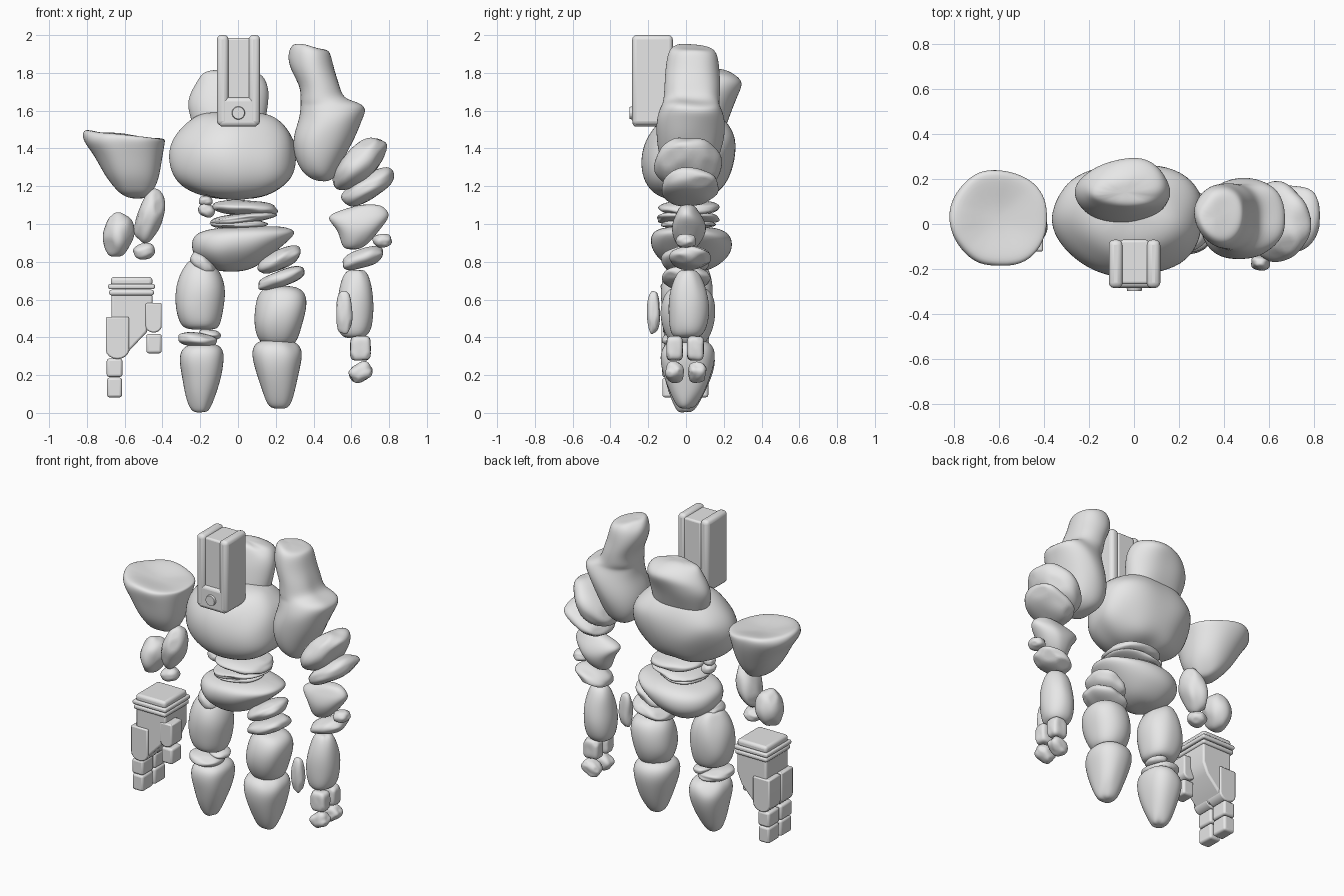
import bpy, bmesh, math, random
from mathutils import Vector, Matrix, noise

random.seed(4)
stone = bpy.data.materials.new("grey_stone")
stone.diffuse_color = (0.8, 0.8, 0.8, 1)


def finish(name, bm, smooth=True):
    bmesh.ops.recalc_face_normals(bm, faces=bm.faces)
    me = bpy.data.meshes.new(name)
    bm.to_mesh(me)
    bm.free()
    me.materials.append(stone)
    ob = bpy.data.objects.new(name, me)
    bpy.context.collection.objects.link(ob)
    for p in me.polygons:
        p.use_smooth = smooth
    return ob


def chip(points, count, depth):
    """Press broad flat planes into a unit-sized rock, off its main axes."""
    for _ in range(count):
        d = Vector([random.choice((-1, 1)) * random.uniform(.35, 1) for _ in range(3)]).normalized()
        limit = max(p.dot(d) for p in points) * depth
        for p in points:
            over = p.dot(d) - limit
            if over > 0:
                p -= d * over


def boulder(name, rows, dip=0.0, lump=0.02, power=2.4, n=16, slope=0.0, lean=0.0):
    """Loft rows of (z, x0, x1, y0, y1) into a chipped rock.
    slope tips the last two rows, lean swells the back right and trims the front left."""
    bm = bmesh.new()
    rings = []
    for r, (z, x0, x1, y0, y1) in enumerate(rows):
        ring = []
        for i in range(n):
            a = 2 * math.pi * i / n
            c, s = math.cos(a), math.sin(a)
            k = 1.03 / (abs(c) ** power + abs(s) ** power) ** (1 / power)
            k *= 1 + lean * (c + s) * abs(c * s)
            p = Vector(((x0 + x1) / 2 + k * c * (x1 - x0) / 2,
                        (y0 + y1) / 2 + k * s * (y1 - y0) / 2, z))
            if r >= len(rows) - 2:
                p.z += slope * k * c
            p += noise.noise_vector(p * 6) * lump
            p.z = max(p.z, 0.0)
            ring.append(bm.verts.new(p))
        rings.append(ring)
    for a, b in zip(rings, rings[1:]):
        for i in range(n):
            j = (i + 1) % n
            bm.faces.new((a[i], a[j], b[j], b[i]))
    # close both ends on a centre point
    for ring, row, dz in ((rings[0], rows[0], 0), (rings[-1], rows[-1], -dip)):
        tip = bm.verts.new(((row[1] + row[2]) / 2, (row[3] + row[4]) / 2, row[0] + dz))
        for i in range(n):
            bm.faces.new((ring[i], ring[(i + 1) % n], tip))
    # chip in the unit box, then return to size
    lo = Vector([min(v.co[i] for v in bm.verts) for i in range(3)])
    hi = Vector([max(v.co[i] for v in bm.verts) for i in range(3)])
    mid, half = (lo + hi) / 2, (hi - lo) / 2
    pts = [Vector([(v.co[i] - mid[i]) / half[i] for i in range(3)]) for v in bm.verts]
    chip(pts, 7, .95)
    for v, p in zip(bm.verts, pts):
        v.co = Vector([p[i] * half[i] + mid[i] for i in range(3)])
    ob = finish(name, bm)
    mod = ob.modifiers.new("round", 'SUBSURF')
    mod.levels = mod.render_levels = 2
    return ob


def pebble(name, loc, size, angle=0, power=2.3, lump=0.12):
    """Lumpy chipped superellipsoid, tilted in the front plane (right end up)."""
    bm = bmesh.new()
    bmesh.ops.create_icosphere(bm, subdivisions=4, radius=1)
    rot = Matrix.Rotation(-math.radians(angle), 3, 'Y')
    loc = Vector(loc)
    pts = []
    for v in bm.verts:
        d = v.co.copy()
        k = sum(abs(c) ** power for c in d) ** (-1 / power)
        pts.append(d * k * (1 + lump * noise.noise(d * 1.3 + loc * 9)))
    chip(pts, 5, .93)
    for v, p in zip(bm.verts, pts):
        v.co = rot @ Vector([c * s for c, s in zip(p, size)]) + loc
    return finish(name, bm)


def prism(name, pts, y0, y1, bevel=0.012, segments=3):
    """Extrude a front outline along y, with rounded edges."""
    bm = bmesh.new()
    f = bm.faces.new([bm.verts.new((x, y0, z)) for x, z in pts])
    ext = bmesh.ops.extrude_face_region(bm, geom=[f])['geom']
    for v in ext:
        if isinstance(v, bmesh.types.BMVert):
            v.co.y = y1
    ob = finish(name, bm, False)
    bev = ob.modifiers.new("bevel", 'BEVEL')
    bev.width, bev.segments = bevel, segments
    bpy.context.view_layer.objects.active = ob
    ob.select_set(True)
    bpy.ops.object.shade_smooth_by_angle(angle=math.radians(35))
    ob.select_set(False)
    return ob


def box(name, x0, x1, y0, y1, z0, z1, bevel=0.012):
    return prism(name, [(x0, z0), (x1, z0), (x1, z1), (x0, z1)], y0, y1, bevel)


def round_plate(name, x0, x1, y0, y1, z0, z1):
    """Plate with a rounded lower end."""
    r, cx = (x1 - x0) / 2, (x0 + x1) / 2
    arc = [(cx + r * math.cos(a), z0 + 0.8 * r * (1 + math.sin(a)))
           for a in [math.pi * (1 + i / 8) for i in range(9)]]
    return prism(name, arc + [(x1, z1), (x0, z1)], y0, y1, 0.008, 2)


# torso and back hump
boulder("torso", [
    (1.13, -.15, .11, -.09, .10), (1.165, -.26, .20, -.18, .17), (1.24, -.335, .28, -.23, .225),
    (1.34, -.37, .295, -.24, .255), (1.43, -.365, .295, -.22, .26), (1.50, -.32, .265, -.175, .24),
    (1.56, -.25, .19, -.12, .20), (1.59, -.18, .12, -.04, .16)], lean=.13)
boulder("back_hump", [
    (1.46, -.22, .13, .0, .20), (1.54, -.25, .15, .0, .225), (1.63, -.27, .16, .015, .255),
    (1.70, -.245, .165, .03, .285), (1.75, -.225, .155, .045, .30), (1.79, -.205, .14, .06, .27),
    (1.82, -.175, .10, .08, .20)], power=2.0)

# head: two cheek slabs, a recessed middle, a chin and a round eye
for name, x0, x1 in (("head_slab_left", -.112, -.05), ("head_slab_right", .056, .117)):
    box(name, x0, x1, -.285, -.07, 1.522, 2.0, .024)
box("head_middle", -.06, .066, -.268, -.07, 1.53, 1.985, .012)
box("head_chin", -.102, .107, -.284, -.08, 1.515, 1.67, .022)
bm = bmesh.new()
bmesh.ops.create_cone(bm, cap_ends=True, segments=24, radius1=.038, radius2=.032, depth=.03,
                      matrix=Matrix.Translation((.002, -.283, 1.588)) @ Matrix.Rotation(math.pi / 2, 4, 'X'))
finish("eye", bm, False)

# shoulders
boulder("tall_shoulder", [
    (1.23, .40, .49, -.04, .06), (1.265, .335, .53, -.10, .13), (1.36, .295, .565, -.14, .18),
    (1.46, .30, .615, -.155, .20), (1.55, .335, .655, -.145, .195), (1.61, .34, .68, -.13, .18),
    (1.635, .34, .64, -.12, .17), (1.66, .335, .555, -.115, .17), (1.73, .33, .535, -.11, .17),
    (1.82, .275, .51, -.10, .17), (1.90, .27, .49, -.09, .165), (1.935, .28, .475, -.07, .14),
    (1.945, .30, .43, -.04, .10)], slope=-.015)
boulder("broad_shoulder", [
    (1.135, -.57, -.48, -.03, .05), (1.16, -.62, -.455, -.08, .10), (1.21, -.67, -.435, -.11, .14),
    (1.27, -.71, -.42, -.14, .17), (1.37, -.765, -.40, -.17, .21), (1.44, -.82, -.393, -.19, .235),
    (1.475, -.825, -.395, -.18, .23), (1.48, -.78, -.44, -.14, .19)], dip=.035, slope=-.022)

# stone arm: stacked rocks, forearm and blunt fingers
pebble("upper_arm_rock", (.642, .01, 1.318), (.172, .17, .088), 44)
pebble("upper_arm_disc", (.69, .02, 1.195), (.157, .15, .063), 31)
boulder("elbow_rock", [
    (.865, .56, .65, -.03, .045), (.90, .54, .70, -.06, .085), (.97, .53, .755, -.08, .118),
    (1.03, .475, .80, -.068, .095), (1.065, .50, .80, -.05, .07), (1.105, .63, .76, -.03, .045)], lump=.01)
pebble("elbow_chip", (.765, 0, .912), (.05, .053, .036))
pebble("wrist_disc", (.66, .02, .818), (.115, .105, .048), 20)
boulder("forearm", [
    (.395, .555, .675, -.06, .07), (.43, .53, .705, -.085, .105), (.53, .522, .712, -.092, .122),
    (.62, .535, .712, -.09, .115), (.70, .55, .70, -.07, .095), (.755, .58, .675, -.04, .06)], lump=.01)
pebble("thumb_rock", (.563, -.172, .532), (.042, .034, .112), power=2.6)
for i, y in enumerate((-.06, .05)):
    pebble(f"finger_{i}", (.648, y, .342), (.054, .044, .064), power=4.5, lump=.06)
    pebble(f"fingertip_{i}", (.65, y + .01 * i, .215), (.06, .047, .046), 30, power=3)

# floating rocks of the other arm
pebble("arm_rock_outer", (-.632, .02, .942), (.08, .098, .123), -12, power=2)
pebble("arm_rock_inner", (-.468, .0, 1.042), (.07, .093, .145), -18, power=2.1)
pebble("arm_rock_chip", (-.497, .0, .855), (.056, .057, .042), 10)

# gauntlet: cap plates, palm, fingers and thumb
box("gauntlet_cap", -.673, -.453, -.12, .115, .67, .72, .018)
box("gauntlet_rim_upper", -.687, -.44, -.134, .13, .655, .683, .01)
box("gauntlet_rim_lower", -.682, -.445, -.13, .125, .622, .652, .012)
prism("gauntlet_palm", [(-.67, .63), (-.67, .33), (-.60, .30), (-.57, .335), (-.485, .425), (-.453, .50),
                        (-.453, .63)], -.117, .113)
for i, y in enumerate((-.13, .0)):
    round_plate(f"knuckle_plate_{i}", -.70, -.577, y, y + .123, .285, .508)
    box(f"gauntlet_finger_{i}", -.695, -.612, y + .003, y + .12, .19, .288, .014)
    box(f"gauntlet_fingertip_{i}", -.693, -.614, y + .005, y + .118, .082, .187, .014)
round_plate("gauntlet_thumb", -.49, -.404, -.122, -.008, .425, .582)
box("gauntlet_thumb_tip", -.485, -.404, -.117, -.013, .315, .418, .014)

# waist and pelvis
pebble("waist_disc_upper", (.04, .015, 1.085), (.17, .16, .04), -3)
pebble("waist_disc_lower", (.025, .01, 1.03), (.17, .165, .028), 7)
pebble("waist_disc_base", (.0, .01, 1.0), (.15, .14, .025))
pebble("waist_chip_upper", (-.172, 0, 1.122), (.036, .036, .027))
pebble("waist_chip_lower", (-.168, 0, 1.072), (.044, .044, .035), -20)
boulder("pelvis", [
    (.748, -.11, .03, -.05, .10), (.775, -.17, .10, -.10, .165), (.83, -.23, .17, -.16, .228),
    (.885, -.245, .235, -.185, .245), (.94, -.235, .295, -.185, .235), (.97, -.17, .30, -.155, .195),
    (.985, -.06, .22, -.08, .12)], lump=.012)

# left leg
pebble("hip_chip", (-.185, -.02, .787), (.078, .088, .048), -45)
boulder("left_thigh", [
    (.44, -.27, -.12, -.07, .08), (.46, -.305, -.095, -.105, .115), (.55, -.328, -.08, -.128, .138),
    (.65, -.328, -.066, -.133, .143), (.73, -.31, -.085, -.115, .133), (.785, -.275, -.125, -.08, .105),
    (.81, -.25, -.17, -.04, .07)], lump=.01)
pebble("knee_chip", (-.15, .03, .415), (.058, .072, .027), -8)
pebble("knee_disc", (-.215, -.01, .388), (.103, .118, .037), -5)
boulder("left_shin", [
    (.005, -.235, -.165, -.035, .035), (.03, -.26, -.145, -.055, .06), (.11, -.28, -.115, -.09, .10),
    (.20, -.297, -.088, -.118, .137), (.28, -.309, -.077, -.132, .15), (.34, -.295, -.08, -.12, .138),
    (.365, -.25, -.12, -.07, .09)], lump=.008, power=2.7)

# right leg
pebble("hip_disc_upper", (.22, .0, .81), (.125, .123, .05), 27)
pebble("hip_disc_lower", (.232, .0, .712), (.134, .128, .044), 20)
boulder("right_thigh", [
    (.36, .15, .28, -.06, .08), (.385, .105, .315, -.095, .115), (.47, .083, .338, -.132, .148),
    (.56, .093, .365, -.133, .153), (.63, .11, .365, -.11, .135), (.665, .15, .325, -.08, .10),
    (.675, .19, .28, -.04, .05)], lump=.01)
boulder("right_shin", [
    (.022, .18, .26, -.035, .035), (.045, .155, .285, -.055, .06), (.12, .13, .30, -.092, .10),
    (.22, .098, .322, -.125, .137), (.30, .077, .34, -.135, .154), (.36, .085, .33, -.12, .138),
    (.39, .13, .28, -.07, .09)], lump=.008, power=2.7)
